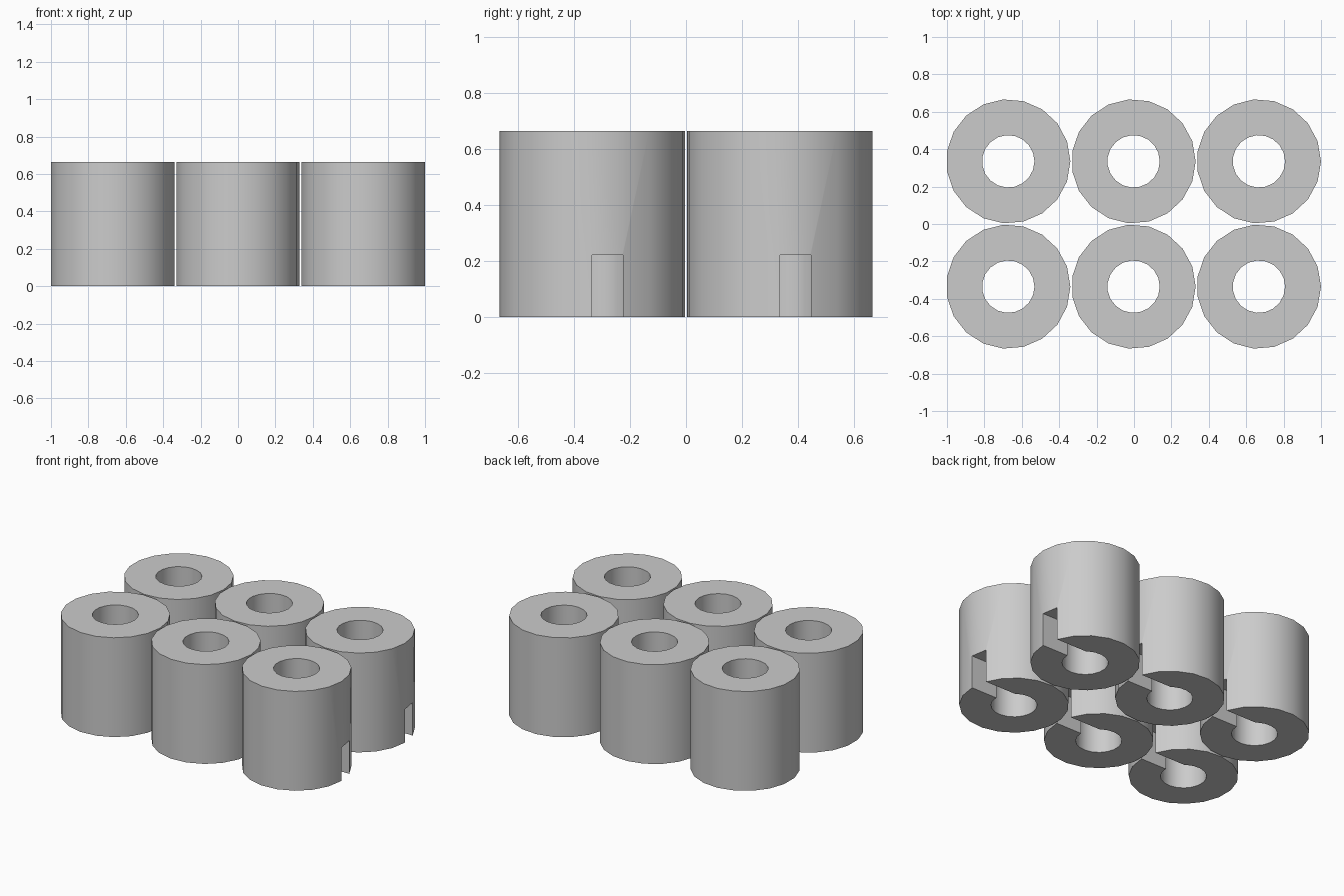
import bpy, bmesh
from math import cos, sin, tau

if "Cube" in bpy.data.objects:
    bpy.data.objects.remove(bpy.data.objects["Cube"])

SIDES = 19
R_OUT, R_IN, HEIGHT = 0.332, 0.14, 0.664
PITCH = 0.67
SLOT_W, SLOT_H = 0.11, 0.222


def make_object(name, bm):
    bmesh.ops.recalc_face_normals(bm, faces=bm.faces)
    mesh = bpy.data.meshes.new(name)
    bm.to_mesh(mesh)
    bm.free()
    obj = bpy.data.objects.new(name, mesh)
    bpy.context.collection.objects.link(obj)
    return obj


def make_tube(name):
    # Rectangular wall section swept around the axis, first corner on +x
    bm = bmesh.new()
    section = [(R_IN, 0), (R_OUT, 0), (R_OUT, HEIGHT), (R_IN, HEIGHT)]
    rings = []
    for i in range(SIDES):
        a = tau * i / SIDES
        rings.append([bm.verts.new((r * cos(a), r * sin(a), z)) for r, z in section])
    for i in range(SIDES):
        a, b = rings[i], rings[(i + 1) % SIDES]
        for j in range(4):
            k = (j + 1) % 4
            bm.faces.new((a[j], b[j], b[k], a[k]))
    return make_object(name, bm)


def make_slot_cutter():
    # Block from the tube axis out through the +x wall, one side on the centre line
    bm = bmesh.new()
    bmesh.ops.create_cube(bm, size=1)
    for v in bm.verts:
        v.co.x = 0.45 if v.co.x > 0 else 0.0
        v.co.y = SLOT_W if v.co.y > 0 else 0.0
        v.co.z = SLOT_H if v.co.z > 0 else -0.1
    return make_object("slot_cutter", bm)


# Master tube with slot
tube = make_tube("tube_1")
cutter = make_slot_cutter()
cutter.hide_render = True
mod = tube.modifiers.new("slot", 'BOOLEAN')
mod.operation = 'DIFFERENCE'
mod.solver = 'EXACT'
mod.object = cutter
bpy.context.view_layer.objects.active = tube
tube.select_set(True)
bpy.ops.object.modifier_apply(modifier=mod.name)
bpy.data.objects.remove(cutter, do_unlink=True)
bpy.ops.object.shade_smooth_by_angle(angle=0.6)

# Three by two grid, centred by its bounding box
x_shift = -R_OUT * (1 - cos(tau / 2 / SIDES)) / 2
for n in range(6):
    obj = tube if n == 0 else tube.copy()
    if n:
        obj.name = f"tube_{n + 1}"
        bpy.context.collection.objects.link(obj)
    obj.location = ((n % 3 - 1) * PITCH + x_shift, (n // 3 - 0.5) * PITCH, 0)
